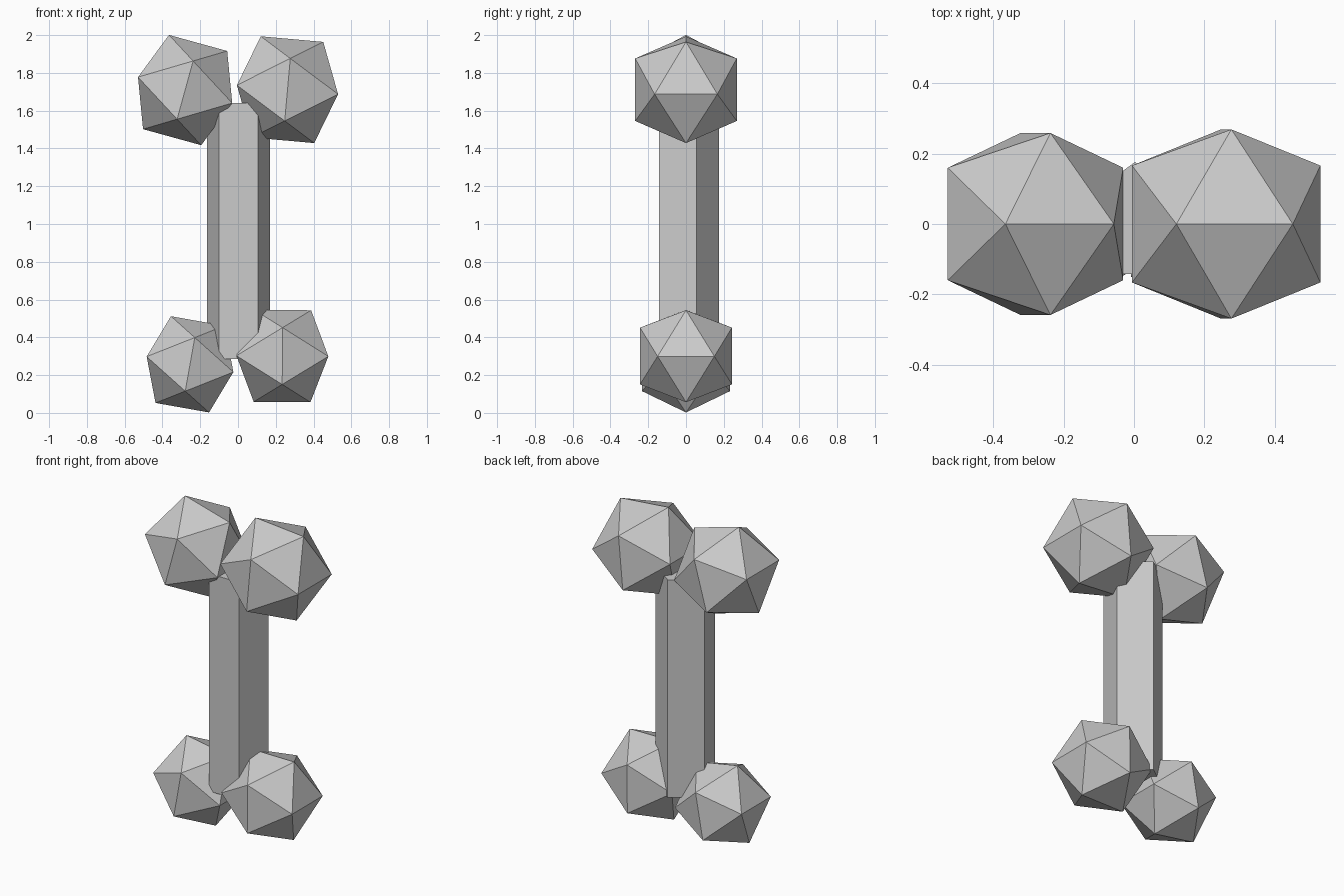
import bpy
from math import radians

if "Cube" in bpy.data.objects:
    bpy.data.objects.remove(bpy.data.objects["Cube"])

# five-sided shaft, one corner pointing to the back
bpy.ops.mesh.primitive_cylinder_add(vertices=5, radius=0.176, depth=1.355,
                                    location=(0.003, 0, 0.963))
bpy.context.object.name = "shaft"

# An icosphere turned by this angle about y has a level edge on top
LEVEL = -31.72


def knob(name, x, z, radius, tilt):
    bpy.ops.mesh.primitive_ico_sphere_add(subdivisions=1, radius=radius,
                                          location=(x, 0, z),
                                          rotation=(0, radians(LEVEL + tilt), 0))
    bpy.context.object.name = name


# knobs at the two ends
knob("upper_left_knob", -0.28, 1.709, 0.304, 15.4)
knob("upper_right_knob", 0.262, 1.711, 0.316, 5.1)
knob("lower_left_knob", -0.254, 0.257, 0.274, 10.1)
knob("lower_right_knob", 0.235, 0.301, 0.286, 0.4)
